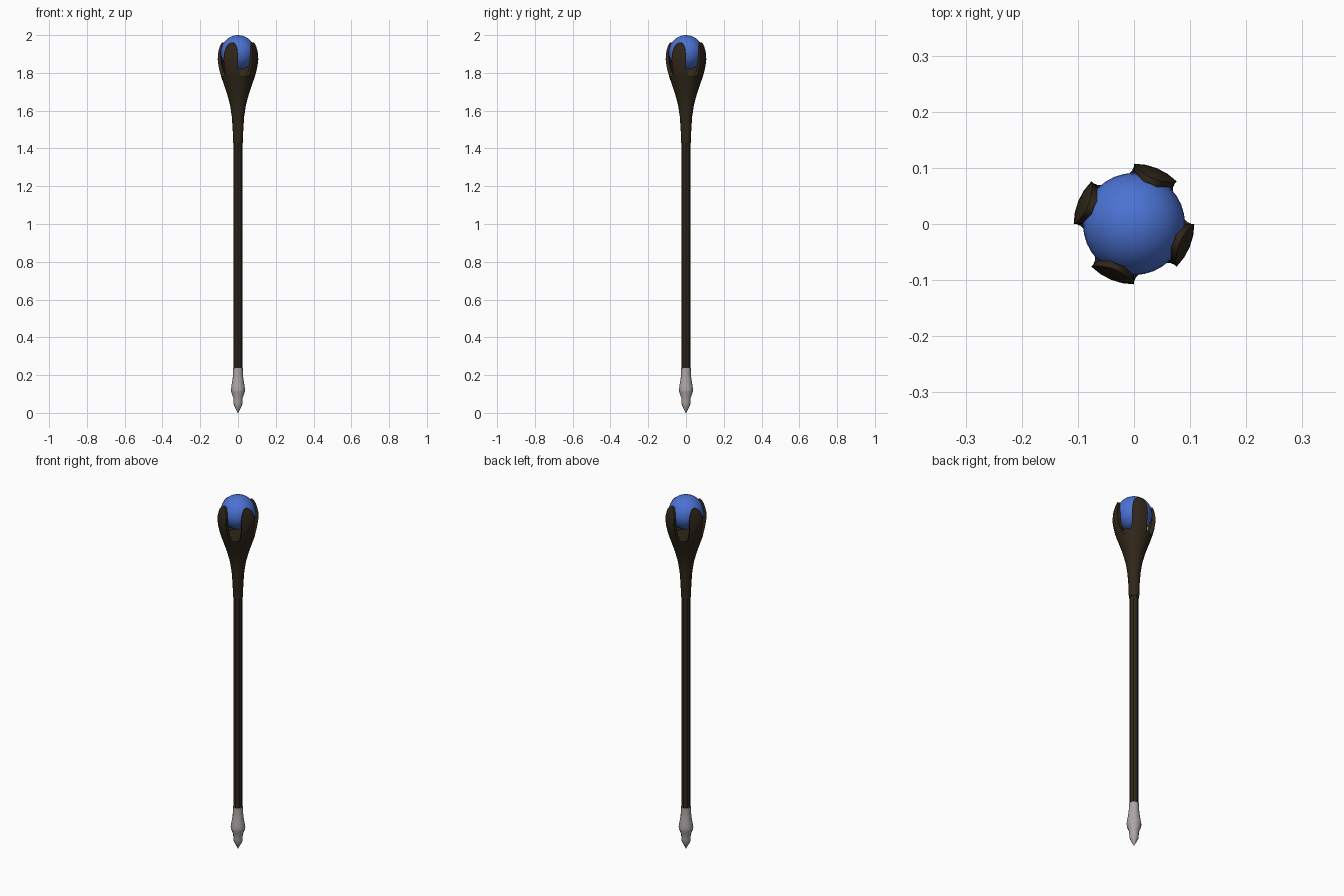
import bpy, bmesh, math

if "Cube" in bpy.data.objects:
    bpy.data.objects.remove(bpy.data.objects["Cube"])

def material(name, rgb):
    m = bpy.data.materials.new(name)
    m.diffuse_color = (*rgb, 1)
    m.use_nodes = True
    m.node_tree.nodes["Principled BSDF"].inputs["Base Color"].default_value = m.diffuse_color
    return m

WOOD = material("dark_wood", (0.03, 0.02, 0.01))
BLUE = material("blue_glass", (0.07, 0.17, 0.65))
STEEL = material("steel", (0.42, 0.38, 0.38))

def finish(bm, name, mat, angle=40):
    bmesh.ops.remove_doubles(bm, verts=bm.verts, dist=1e-5)
    bmesh.ops.recalc_face_normals(bm, faces=bm.faces)
    me = bpy.data.meshes.new(name)
    bm.to_mesh(me)
    bm.free()
    ob = bpy.data.objects.new(name, me)
    bpy.context.collection.objects.link(ob)
    me.materials.append(mat)
    bpy.ops.object.select_all(action='DESELECT')
    ob.select_set(True)
    bpy.context.view_layer.objects.active = ob
    bpy.ops.object.shade_smooth_by_angle(angle=math.radians(angle))
    return ob

def loft(bm, rings):
    """Skin closed rings of points and cap both ends."""
    vr = [[bm.verts.new(p) for p in r] for r in rings]
    n = len(vr[0])
    for a, b in zip(vr, vr[1:]):
        for i in range(n):
            j = (i + 1) % n
            bm.faces.new((a[i], a[j], b[j], b[i]))
    bm.faces.new(vr[0])
    bm.faces.new(vr[-1])

def polar(r, a, z):
    return (r * math.cos(a), r * math.sin(a), z)

def lathe(name, profile, sides, mat, angle=40):
    bm = bmesh.new()
    loft(bm, [[polar(r, math.tau * i / sides, z) for i in range(sides)] for r, z in profile])
    return finish(bm, name, mat, angle)

# Shaft
lathe("shaft", [(0.023, 0.2), (0.023, 1.5)], 8, WOOD, 30)

# Metal foot
lathe("foot_spike", [(0.001, 0.0), (0.013, 0.022), (0.022, 0.04), (0.024, 0.06), (0.025, 0.08),
                     (0.036, 0.11), (0.038, 0.122), (0.035, 0.14), (0.028, 0.185),
                     (0.026, 0.21), (0.026, 0.238)], 12, STEEL)

# Flared head below the orb
lathe("flared_head", [(0.026, 1.43), (0.028, 1.5), (0.033, 1.57), (0.042, 1.63),
                      (0.058, 1.69), (0.077, 1.745), (0.089, 1.78)], 16, WOOD)

# Four prongs: (outer radius, thickness, half angle in degrees, height)
prong = [(0.082, 0.025, 38, 1.76), (0.089, 0.025, 29, 1.78), (0.095, 0.022, 24.5, 1.80),
         (0.103, 0.019, 22.5, 1.835), (0.1075, 0.018, 22.5, 1.87), (0.106, 0.018, 22, 1.90),
         (0.101, 0.017, 20, 1.925), (0.096, 0.016, 16, 1.943), (0.091, 0.014, 10, 1.955),
         (0.088, 0.010, 4, 1.96)]
bm = bmesh.new()
steps = (-1, -0.5, 0, 0.5, 1)
for k in range(4):
    mid = math.radians(67.5 + 90 * k)
    rings = []
    for r, t, half, z in prong:
        h = math.radians(half)
        rings.append([polar(r, mid + s * h, z) for s in steps] +
                     [polar(r - t, mid - s * h, z) for s in steps])
    loft(bm, rings)
finish(bm, "prongs", WOOD)

# Orb
bm = bmesh.new()
bmesh.ops.create_uvsphere(bm, u_segments=32, v_segments=16, radius=0.091)
bmesh.ops.translate(bm, verts=bm.verts, vec=(0, 0, 1.909))
finish(bm, "orb", BLUE)
